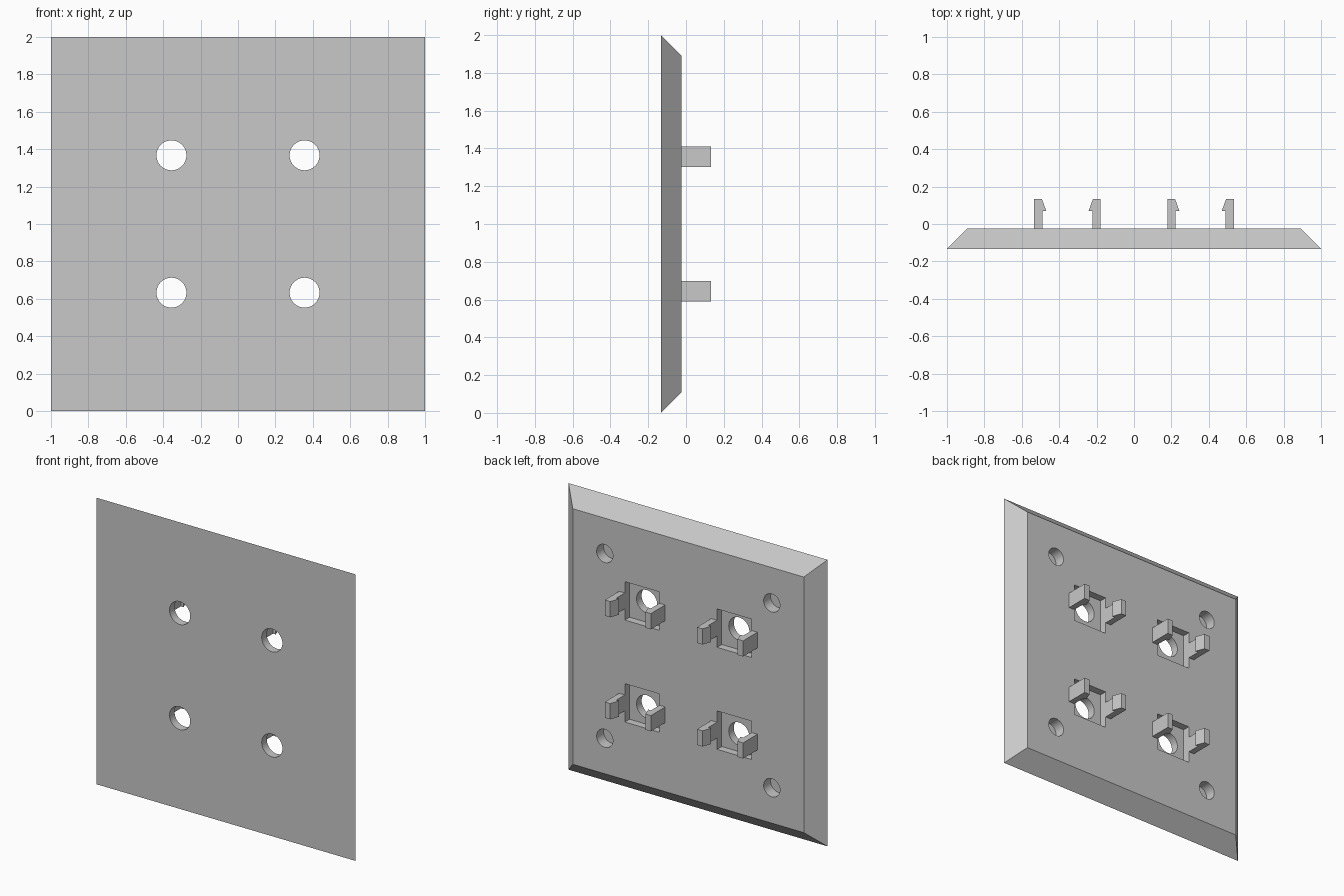
import bpy, bmesh, math
from mathutils import Matrix, Vector

cube = bpy.data.objects.get("Cube")
if cube:
    bpy.data.objects.remove(cube, do_unlink=True)

FRONT, BACK, TIP = -0.133, -0.025, 0.133   # depth planes
CLIP = 0.356                               # clip centre offset
HOLE_Z = 0.367                             # through hole height offset

grey = bpy.data.materials.new("grey_plastic")
grey.use_nodes = True
grey.diffuse_color = (0.58, 0.58, 0.58, 1)
grey.node_tree.nodes["Principled BSDF"].inputs["Base Color"].default_value = grey.diffuse_color


def add_object(name, bm):
    bmesh.ops.recalc_face_normals(bm, faces=bm.faces)
    mesh = bpy.data.meshes.new(name)
    bm.to_mesh(mesh)
    bm.free()
    mesh.materials.append(grey)
    obj = bpy.data.objects.new(name, mesh)
    bpy.context.collection.objects.link(obj)
    return obj


def prism(name, outline, z0, z1):
    bm = bmesh.new()
    face = bm.faces.new([bm.verts.new((x, y, z0)) for x, y in outline])
    top = bmesh.ops.extrude_face_region(bm, geom=[face])["geom"]
    bmesh.ops.translate(bm, vec=(0, 0, z1 - z0),
                        verts=[v for v in top if isinstance(v, bmesh.types.BMVert)])
    return add_object(name, bm)


def cylinder(name, x, z, radius, y0, y1):
    bm = bmesh.new()
    place = Matrix.Translation((x, (y0 + y1) / 2, z)) @ Matrix.Rotation(math.pi / 2, 4, "X")
    bmesh.ops.create_cone(bm, cap_ends=True, segments=48, radius1=radius,
                          radius2=radius, depth=y1 - y0, matrix=place)
    return add_object(name, bm)


def cut(target, cutter):
    cutter.hide_render = True
    mod = target.modifiers.new("cut", "BOOLEAN")
    mod.operation = "DIFFERENCE"
    mod.solver = "EXACT"
    mod.object = cutter
    bpy.context.view_layer.objects.active = target
    bpy.ops.object.modifier_apply(modifier=mod.name)
    bpy.data.objects.remove(cutter, do_unlink=True)


# Plate with chamfered sides, narrower at the back
bm = bmesh.new()
bmesh.ops.create_cube(bm, size=2)
for v in bm.verts:
    half = 0.892 if v.co.y > 0 else 1.0
    v.co = Vector((v.co.x * half, BACK if v.co.y > 0 else FRONT, 1 + v.co.z * half))
plate = add_object("plate", bm)

for sx in (-1, 1):
    for sz in (-1, 1):
        x, z = sx * CLIP, 1 + sz * CLIP

        # Square pocket, through hole and blind corner hole
        p = 0.134
        cut(plate, prism("pocket_cutter",
                         [(x - p, BACK - 0.052), (x + p, BACK - 0.052),
                          (x + p, 0.1), (x - p, 0.1)], z - p, z + p))
        cut(plate, cylinder("hole_cutter", x, 1 + sz * HOLE_Z, 0.08, -0.3, 0.1))
        cut(plate, cylinder("corner_cutter", sx * 0.645, 1 + sz * 0.645, 0.063,
                            BACK - 0.077, 0.1))

        # Facing pair of barbed clips
        for side in (-1, 1):
            profile = [(0.178, BACK), (0.178, TIP), (0.136, TIP),
                       (0.113, 0.069), (0.134, 0.069), (0.134, BACK)]
            name = "_".join(("clip", "upper" if sz > 0 else "lower",
                             "left" if sx > 0 else "right",
                             "outer" if side == sx else "inner"))
            prism(name, [(x + side * a, y) for a, y in profile], z - 0.055, z + 0.055)

# Smooth hole walls, keep edges sharp
bpy.ops.object.select_all(action="DESELECT")
plate.select_set(True)
bpy.context.view_layer.objects.active = plate
bpy.ops.object.shade_smooth_by_angle(angle=math.radians(30))
